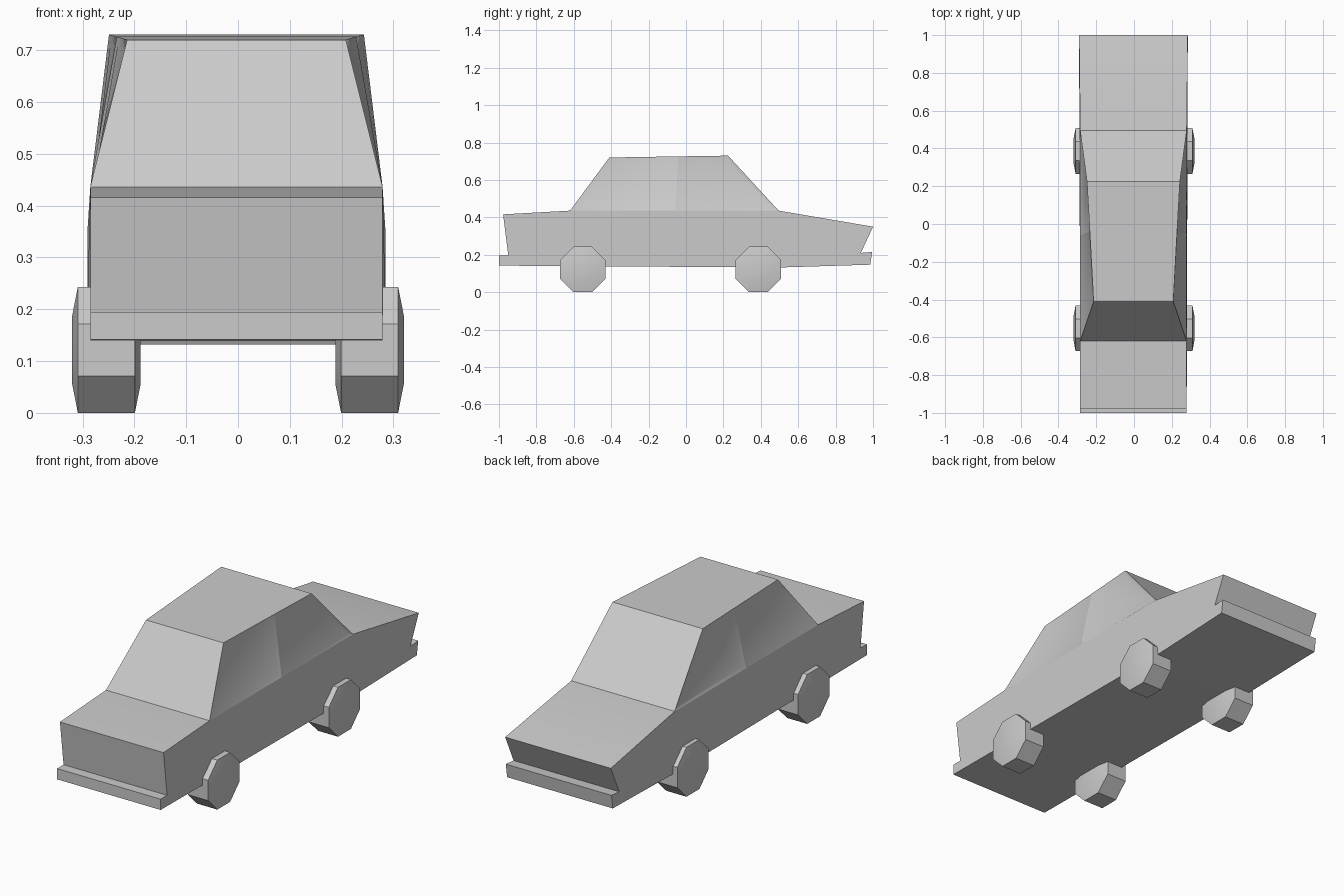
import bpy
import bmesh
import math
from mathutils import Matrix, Vector

if "Cube" in bpy.data.objects:
    bpy.data.objects.remove(bpy.data.objects["Cube"], do_unlink=True)

# One plain grey paint for the whole car
paint = bpy.data.materials.new("plain_grey")
paint.use_nodes = True
GREY = (0.6, 0.6, 0.6, 1.0)
paint.diffuse_color = GREY
paint.node_tree.nodes["Principled BSDF"].inputs["Base Color"].default_value = GREY


def finish(name, bm, angle=30):
    bmesh.ops.recalc_face_normals(bm, faces=bm.faces)
    mesh = bpy.data.meshes.new(name)
    bm.to_mesh(mesh)
    bm.free()
    mesh.materials.append(paint)
    obj = bpy.data.objects.new(name, mesh)
    bpy.context.collection.objects.link(obj)
    bpy.ops.object.select_all(action="DESELECT")
    obj.select_set(True)
    bpy.context.view_layer.objects.active = obj
    bpy.ops.object.shade_smooth_by_angle(angle=math.radians(angle))
    return obj


CX = -0.003      # the body sits slightly off the centre line
HALF = 0.282
BELT = 0.436

# Lower body: side profile (y, z) extruded across the width
profile = [(-1, 0.142), (-1, 0.195), (-0.95, 0.195), (-0.978, 0.416),
           (-0.62, BELT), (0.495, BELT), (1, 0.35), (0.935, 0.21),
           (0.995, 0.215), (0.985, 0.147), (0.5, 0.132)]
bm = bmesh.new()
left = [bm.verts.new((CX + HALF * (1.02 if y > 0.9 else 1), y, z)) for y, z in profile]
right = [bm.verts.new((2 * CX - v.co.x, v.co.y, v.co.z)) for v in left]
bm.faces.new(left)
bm.faces.new(right)
for i in range(len(profile)):
    j = (i + 1) % len(profile)
    bm.faces.new((left[i], left[j], right[j], right[i]))
finish("lower_body", bm)

# Cabin: stations from windscreen to rear window (base y, roof y, roof z, roof half width)
stations = [(-0.62, -0.41, 0.72, 0.211), (-0.06, -0.04, 0.726, 0.231),
            (0.495, 0.225, 0.73, 0.246)]
bm = bmesh.new()
rows = []
for base_y, roof_y, roof_z, half in stations:
    rows.append([bm.verts.new((CX + x, y, z)) for x, y, z in (
        (-HALF, base_y, BELT), (-half, roof_y, roof_z),
        (half, roof_y, roof_z), (HALF, base_y, BELT))])
windows = []
for a, b in zip(rows, rows[1:]):
    for k in range(3):
        face = bm.faces.new((a[k], a[k + 1], b[k + 1], b[k]))
        if k != 1:
            windows.append(face)
bm.faces.new(rows[0])
bm.faces.new(rows[-1])
bmesh.ops.recalc_face_normals(bm, faces=bm.faces)
# Shallow side windows
bmesh.ops.inset_individual(bm, faces=windows, thickness=0.025, depth=-0.005)
finish("cabin", bm)

# Wheels: eight-sided, with slightly domed faces
RADIUS = 0.1215 / math.cos(math.pi / 8)


def wheel(name, x, y):
    bm = bmesh.new()
    bmesh.ops.create_cone(bm, cap_ends=True, segments=8, radius1=RADIUS,
                          radius2=RADIUS, depth=0.11)
    caps = [f for f in bm.faces if len(f.verts) == 8]
    bmesh.ops.inset_individual(bm, faces=caps, thickness=0.06, depth=0.011)
    turn = Matrix.Rotation(math.pi / 2, 4, "Y") @ Matrix.Rotation(math.pi / 8, 4, "Z")
    bmesh.ops.transform(bm, matrix=turn, verts=bm.verts)
    # Set a flat side on the ground
    low = min(v.co.z for v in bm.verts)
    bmesh.ops.translate(bm, vec=Vector((x, y, -low)), verts=bm.verts)
    finish(name, bm)


for end, y in (("front", -0.552), ("rear", 0.387)):
    for side, sign in (("left", 1), ("right", -1)):
        wheel(f"{end}_{side}_wheel", sign * 0.254, y)
